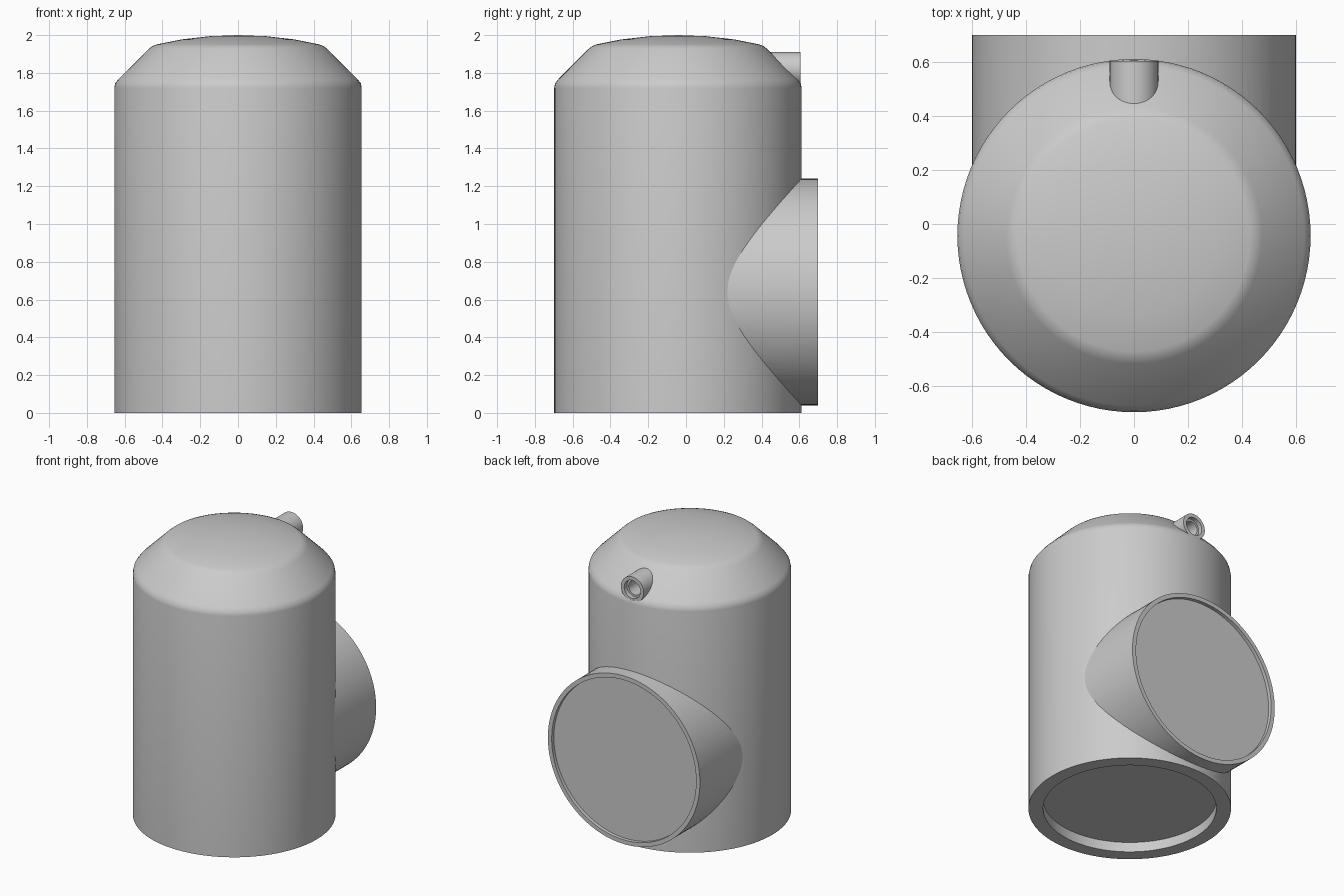
import bpy, bmesh, math
from mathutils import Matrix, Vector

default_cube = bpy.data.objects.get("Cube")
if default_cube:
    bpy.data.objects.remove(default_cube, do_unlink=True)

grey = bpy.data.materials.new("plain grey")
grey.use_nodes = True
colour = (0.6, 0.6, 0.6, 1)
grey.diffuse_color = colour
grey.node_tree.nodes["Principled BSDF"].inputs["Base Color"].default_value = colour

BODY_Y = -0.043
TO_BACK = Matrix.Rotation(-math.pi / 2, 4, 'X')


def lathe(name, profile, centre, turn=Matrix(), steps=96):
    """Spin a closed (radius, height) profile about its axis, then place it."""
    bm = bmesh.new()
    verts = [bm.verts.new((r, 0, h)) for r, h in profile]
    edges = [bm.edges.new(pair) for pair in zip(verts, verts[1:])]
    bmesh.ops.spin(bm, geom=verts + edges, cent=(0, 0, 0), axis=(0, 0, 1),
                   angle=math.tau, steps=steps)
    bmesh.ops.remove_doubles(bm, verts=bm.verts, dist=0.0001)
    bmesh.ops.recalc_face_normals(bm, faces=bm.faces)
    bm.transform(Matrix.Translation(Vector(centre)) @ turn)
    mesh = bpy.data.meshes.new(name)
    bm.to_mesh(mesh)
    bm.free()
    mesh.materials.append(grey)
    obj = bpy.data.objects.new(name, mesh)
    bpy.context.collection.objects.link(obj)
    return obj


def select(obj):
    bpy.ops.object.select_all(action='DESELECT')
    obj.select_set(True)
    bpy.context.view_layer.objects.active = obj


def cut(obj, cutter):
    """Subtract the cutter, then discard it."""
    mod = obj.modifiers.new("cut", 'BOOLEAN')
    mod.operation = 'DIFFERENCE'
    mod.solver = 'EXACT'
    mod.object = cutter
    select(obj)
    bpy.ops.object.modifier_apply(modifier=mod.name)
    bpy.data.objects.remove(cutter, do_unlink=True)


def rod(name, radius, start, end, centre, turn=Matrix()):
    profile = [(0, start), (radius, start), (radius, end), (0, end)]
    return lathe(name, profile, centre, turn)


# Upright body: recessed base, straight wall, sloped shoulder, shallow dome
body = lathe("body", [
    (0, 0.07), (0.56, 0.07), (0.56, 0), (0.655, 0),
    (0.655, 1.72), (0.65, 1.745), (0.632, 1.768),
    (0.475, 1.925), (0.455, 1.941), (0.43, 1.951),
    (0.3, 1.977), (0.15, 1.994), (0, 2)], (0, BODY_Y, 0))

# Wide branch at the back with a shallow recessed end, hollowed to fit the body
branch_centre = (0, 0, 0.64)
branch = lathe("back_branch", [
    (0, 0), (0.6, 0), (0.6, 0.7), (0.57, 0.7), (0.57, 0.675), (0, 0.675)],
    branch_centre, TO_BACK)
cut(branch, rod("core_cutter", 0.63, -0.2, 1.6, (0, BODY_Y, 0)))

# Small spout on the shoulder with a stepped bore running into the body
spout_centre = (0, 0, 1.82)
spout = lathe("spout", [
    (0, 0.4), (0.09, 0.4), (0.09, 0.605), (0.064, 0.605),
    (0.064, 0.575), (0.05, 0.575), (0.05, 0.45), (0, 0.45)],
    spout_centre, TO_BACK, 48)
cut(body, rod("bore_cutter", 0.075, 0.43, 0.8, spout_centre, TO_BACK))

for part in (body, branch, spout):
    select(part)
    bpy.ops.object.shade_smooth_by_angle(angle=math.radians(35))
